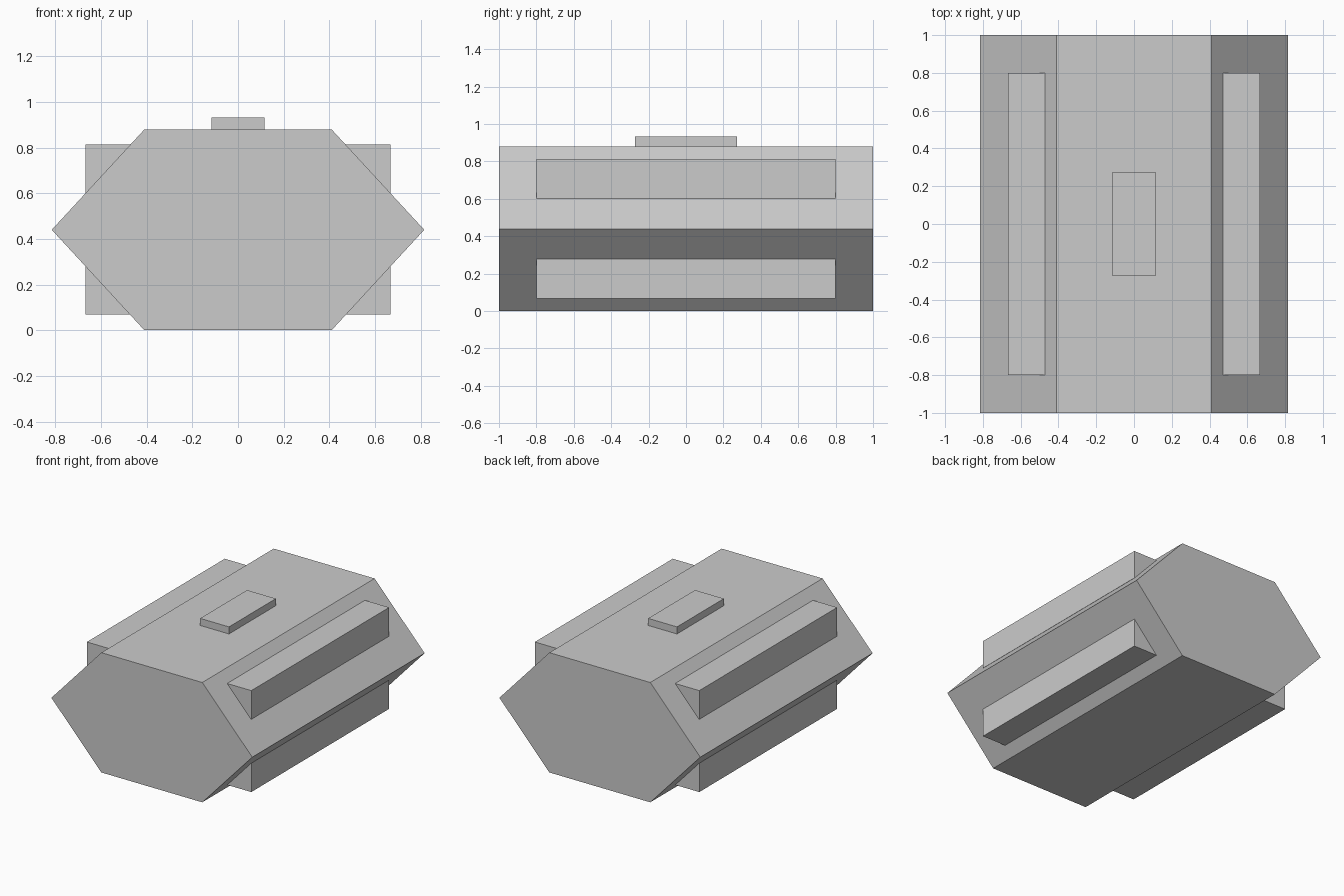
import bpy
import bmesh

cube = bpy.data.objects.get("Cube")
if cube:
    bpy.data.objects.remove(cube, do_unlink=True)

# Single plain grey finish
grey = bpy.data.materials.new("light_grey")
grey.use_nodes = True
grey.diffuse_color = (0.6, 0.6, 0.6, 1)
grey.node_tree.nodes["Principled BSDF"].inputs["Base Color"].default_value = (0.6, 0.6, 0.6, 1)


def prism(name, profile, half_length):
    """Extrude an x-z profile along y, centred on y = 0."""
    bm = bmesh.new()
    face = bm.faces.new([bm.verts.new((x, -half_length, z)) for x, z in profile])
    ext = bmesh.ops.extrude_face_region(bm, geom=[face])
    verts = [v for v in ext["geom"] if isinstance(v, bmesh.types.BMVert)]
    bmesh.ops.translate(bm, verts=verts, vec=(0, 2 * half_length, 0))
    bmesh.ops.recalc_face_normals(bm, faces=bm.faces)
    mesh = bpy.data.meshes.new(name)
    bm.to_mesh(mesh)
    bm.free()
    mesh.materials.append(grey)
    obj = bpy.data.objects.new(name, mesh)
    bpy.context.collection.objects.link(obj)
    return obj


def block(name, x0, x1, z0, z1, half_length):
    return prism(name, [(x0, z0), (x1, z0), (x1, z1), (x0, z1)], half_length)


# Hexagonal body
WIDE, NARROW, HEIGHT = 0.816, 0.41, 0.88
prism("hexagonal_body",
      [(-NARROW, 0), (NARROW, 0), (WIDE, HEIGHT / 2),
       (NARROW, HEIGHT), (-NARROW, HEIGHT), (-WIDE, HEIGHT / 2)], 1)

# Long rails seated in the four sloping sides
for side, sign in (("left", 1), ("right", -1)):
    x0, x1 = sorted((sign * 0.46, sign * 0.668))
    block("upper_rail_" + side, x0, x1, 0.602, 0.813, 0.8)
    block("lower_rail_" + side, x0, x1, 0.068, 0.28, 0.8)

# Raised plate on the top
block("top_plate", -0.117, 0.117, HEIGHT - 0.02, 0.932, 0.272)
